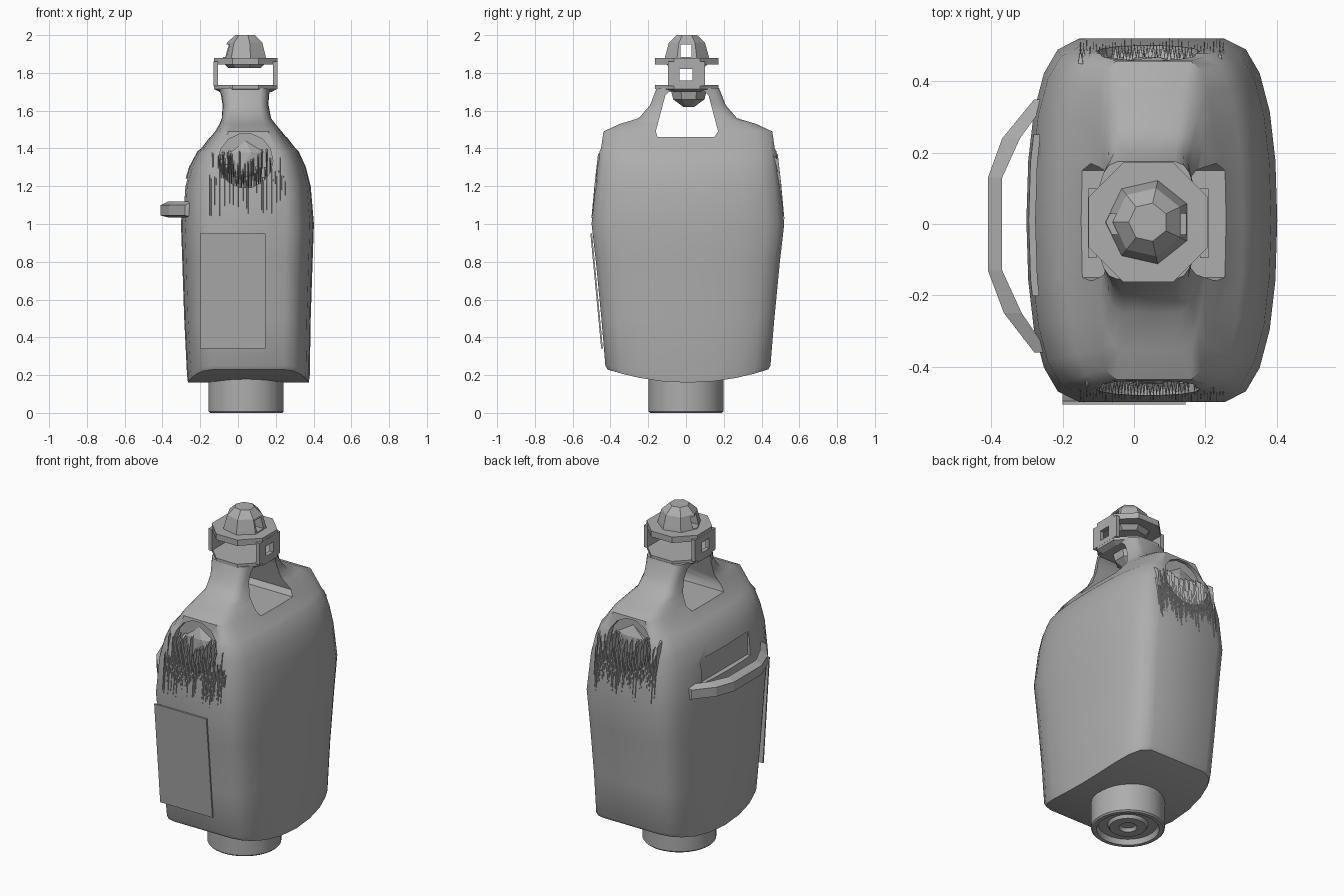
import bpy, bmesh, random
from math import pi, sin, cos, radians
from mathutils import Matrix, Vector

random.seed(4)
if "Cube" in bpy.data.objects:
    bpy.data.objects.remove(bpy.data.objects["Cube"])

GREY = (0.42, 0.42, 0.42, 1)
mat = bpy.data.materials.new("plain_grey")
mat.use_nodes = True
mat.diffuse_color = GREY
mat.node_tree.nodes["Principled BSDF"].inputs["Base Color"].default_value = GREY


def finish(bm, name, smooth=None):
    bmesh.ops.recalc_face_normals(bm, faces=bm.faces)
    me = bpy.data.meshes.new(name)
    bm.to_mesh(me)
    bm.free()
    me.materials.append(mat)
    ob = bpy.data.objects.new(name, me)
    bpy.context.collection.objects.link(ob)
    if smooth:
        shade(ob, smooth)
    return ob


def activate(ob):
    bpy.ops.object.select_all(action="DESELECT")
    ob.select_set(True)
    bpy.context.view_layer.objects.active = ob


def shade(ob, degrees):
    activate(ob)
    bpy.ops.object.shade_smooth_by_angle(angle=radians(degrees))


def cut(ob, cutter):
    """Subtract the cutter from the object, then discard it."""
    cutter.hide_render = True
    mod = ob.modifiers.new("cut", "BOOLEAN")
    mod.operation, mod.solver, mod.object = "DIFFERENCE", "EXACT", cutter
    activate(ob)
    bpy.ops.object.modifier_apply(modifier=mod.name)
    bpy.data.objects.remove(cutter)


def skin(bm, rings, closed=False):
    """Bridge equal rings of points; returns the vertex rings."""
    vs = [[bm.verts.new(p) for p in r] for r in rings]
    n = len(vs[0])
    pairs = list(zip(vs, vs[1:])) + ([(vs[-1], vs[0])] if closed else [])
    for a, b in pairs:
        for i in range(n):
            j = (i + 1) % n
            bm.faces.new((a[i], a[j], b[j], b[i]))
    return vs


def box(name, lo, hi):
    bm = bmesh.new()
    lo, hi = Vector(lo), Vector(hi)
    bmesh.ops.create_cube(bm, size=1, matrix=Matrix.Translation((lo + hi) / 2)
                          @ Matrix.Diagonal((*(hi - lo), 1)))
    return finish(bm, name)


def prism(name, pts, axis, lo, hi):
    """Extrude a 2D outline along x or y."""
    place = (lambda p, t: (t, p[0], p[1])) if axis == "x" else (lambda p, t: (p[0], t, p[1]))
    bm = bmesh.new()
    a, b = skin(bm, [[place(p, t) for p in pts] for t in (lo, hi)])
    bm.faces.new(a)
    bm.faces.new(b)
    return finish(bm, name)


def lathe(name, profile, sides, cx, cy, smooth=None, closed=False):
    """Turn (radius, z) pairs about a vertical axis."""
    bm = bmesh.new()
    step = 2 * pi / sides
    vs = skin(bm, [[(cx + r * cos((i + .5) * step), cy + r * sin((i + .5) * step), z)
                    for i in range(sides)] for r, z in profile], closed)
    if not closed:
        bm.faces.new(vs[0])
        bm.faces.new(vs[-1])
    return finish(bm, name, smooth)


# Body: bulged rectangular sections lofted from the base to the neck
quarter = [(1, 0), (.985, .33), (.94, .6), (.86, .81), (.75, .94), (.58, 1), (0, 1)]
section = quarter + [(-x, y) for x, y in quarter[-2::-1]]
section += [(-x, -y) for x, y in section[1:-1]]
levels = [  # z, centre x, half width, half depth, lift at the ends
    (.16, .055, .32, .425, .07), (.2, .055, .325, .437, .05), (.5, .05, .335, .458, 0),
    (.8, .05, .345, .487, 0), (1, .05, .352, .51, 0), (1.2, .048, .337, .49, 0),
    (1.3, .05, .31, .478, 0), (1.385, .053, .268, .468, 0), (1.4, .055, .25, .46, 0),
    (1.49, .055, .18, .447, 0), (1.53, .05, .152, .36, 0), (1.56, .045, .137, .26, 0),
    (1.63, .04, .13, .2, 0), (1.72, .035, .14, .165, 0)]
bm = bmesh.new()
rings = skin(bm, [[(cx + u * hx, .01 + v * hy, z + lift * v * v) for u, v in section]
                  for z, cx, hx, hy, lift in levels])
base, n = rings[0], len(section)
bm.faces.new(rings[-1])
for i in range(-4, 4):
    bm.faces.new([base[k % n] for k in (i, i + 1, 11 - i, 12 - i)])
bm.faces.new(base[4:9])
bm.faces.new(base[16:21])
body = finish(bm, "body")

# Opening through the neck, and the hand recess
cut(body, prism("neck_opening", [(-.15, 1.46), (.15, 1.46), (.17, 1.49), (.12, 1.68),
                                 (.1, 1.7), (-.09, 1.7), (-.11, 1.68), (-.16, 1.49)],
                "x", -.6, .6))
cut(body, box("hand_recess", (-.4, -.2, 1.1), (-.265, .25, 1.24)))

# Round sockets in both ends
ring = [(.04 + .145 * cos(k * pi / 7), 1.335 + .145 * sin(k * pi / 7)) for k in range(14)]
for side in (-1, 1):
    near, far = sorted((.01 + side * .43, side * .7))
    cut(body, prism("socket", ring, "y", near, far))
shade(body, 35)

# Faceted plugs and ragged hanging strands at both ends
for side, label in ((-1, "front"), (1, "back")):
    bm = bmesh.new()
    bmesh.ops.create_icosphere(bm, subdivisions=1, radius=.11,
                               matrix=Matrix.Translation((.04, .01 + side * .43, 1.33))
                               @ Matrix.Diagonal((1, .3, 1, 1)))
    finish(bm, label + "_plug")

    bm = bmesh.new()
    for k in range(46):
        x = -.15 + .4 * k / 45
        top = random.uniform(1.24, 1.4)
        tip = random.uniform(1.01, 1.16)
        w = random.uniform(.004, .008)

        def surface(z, out):
            return .01 + side * (.51 - .115 * (z - 1) + out)
        low = bm.verts.new((x, surface(tip, .004), tip))
        tri = [bm.verts.new(p) for p in (
            (x - w, surface(top, -.025), top), (x + w, surface(top, -.025), top),
            (x, surface(top, .012), top - .03))]
        bm.faces.new(tri)
        for a, b in ((0, 1), (1, 2), (2, 0)):
            bm.faces.new((tri[a], tri[b], low))
    finish(bm, label + "_strands")

# Thin panel on the front end
bm = bmesh.new()
panel = [(-.2, .34), (.145, .34), (.145, .95), (-.2, .95)]
a, b = skin(bm, [[(x, -.408 - .094 * z - t, z) for x, z in panel] for t in (0, .009)])
bm.faces.new(a)
bm.faces.new(b)
finish(bm, "front_panel")

# Side handle: a bent bar
path = [(-.26, -.36, .02), (-.34, -.25, .025), (-.39, -.13, .02), (-.39, .13, .02),
        (-.345, .24, .025), (-.26, .35, .02)]
bm = bmesh.new()
bars = skin(bm, [[(x - w, y, 1.045), (x + w, y, 1.035), (x + w, y, 1.12), (x - w, y, 1.1)]
                 for x, y, w in path])
bm.faces.new(bars[0])
bm.faces.new(bars[-1])
finish(bm, "side_handle")

# Round foot with a recessed underside
lathe("foot", [(.2, .22), (.2, .008), (.192, 0), (.17, 0), (.16, .03), (.11, .03),
               (.1, .012), (.05, .012), (.04, .03)], 32, .043, 0, 35)

# Collar: lower flange, upper ring and two slotted side plates
lathe("lower_flange", [(.15, 1.7), (.182, 1.715), (.182, 1.735), (.1, 1.735)], 8, .04, .005)
lathe("upper_ring", [(.182, 1.845), (.182, 1.88), (.105, 1.88), (.105, 1.85)], 8, .04, .005,
      closed=True)
for side, label in ((-1, "right"), (1, "left")):
    x = .04 + side * .157
    plate = box(label + "_collar_plate", (x - .012, -.095, 1.73), (x + .012, .1, 1.86))
    cut(plate, box("slot", (x - .1, -.035, 1.76), (x + .1, .035, 1.82)))

# Faceted cap with a slot through it, and a stopper below the neck
cap = lathe("cap", [(.09, 1.825), (.125, 1.86), (.115, 1.9), (.098, 1.96), (.055, 2)],
            7, .04, .005)
cut(cap, box("slot", (-.3, -.03, 1.885), (.4, .03, 1.95)))
lathe("stopper", [(.03, 1.62), (.085, 1.66), (.1, 1.72)], 7, .04, .015)
